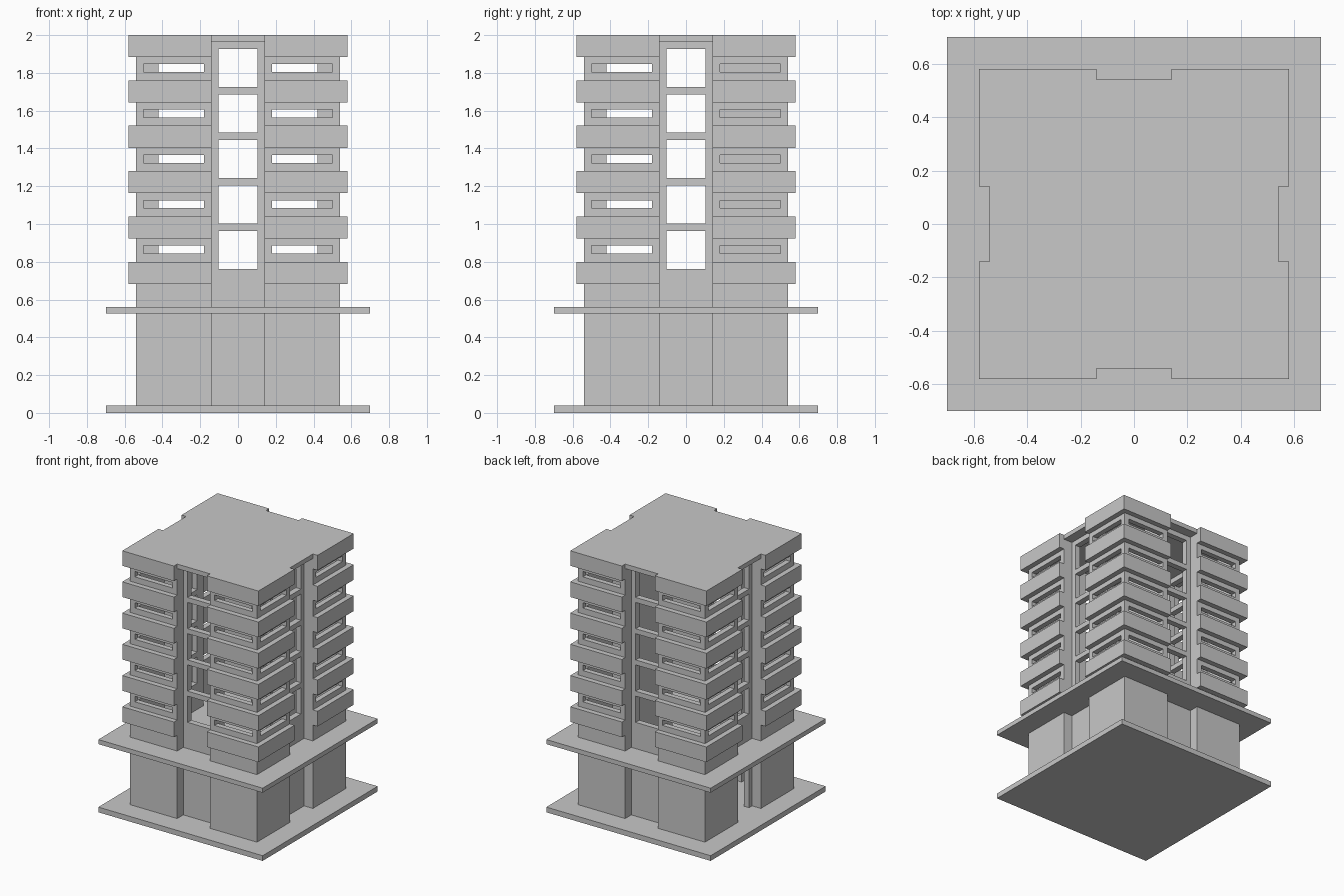
import bpy, bmesh

if "Cube" in bpy.data.objects:
    bpy.data.objects.remove(bpy.data.objects["Cube"])

concrete = bpy.data.materials.new("grey_concrete")
concrete.use_nodes = True
GREY = (0.58, 0.58, 0.58, 1)
concrete.diffuse_color = GREY
concrete.node_tree.nodes["Principled BSDF"].inputs["Base Color"].default_value = GREY

FLOORS = 5
STEP = 0.2405
BAY = 0.14            # half width of the recessed bay
WALL = 0.54           # outer wall plane
EDGE = 0.58           # balcony band plane
ROOM_NEAR, ROOM_FAR = 0.18, 0.5
BAY_OUT, BAY_IN = 0.465, 0.42
ROOF = 1.965
SIGNS = [(sx, sy) for sx in (1, -1) for sy in (1, -1)]


def prism(bm, points, z0, z1):
    """Extrude a plan outline from z0 to z1."""
    face = bm.faces.new([bm.verts.new((x, y, z0)) for x, y in points])
    out = bmesh.ops.extrude_face_region(bm, geom=[face])
    top = [v for v in out["geom"] if isinstance(v, bmesh.types.BMVert)]
    bmesh.ops.translate(bm, verts=top, vec=(0, 0, z1 - z0))


def rect(x0, x1, y0, y1):
    return [(x0, y0), (x1, y0), (x1, y1), (x0, y1)]


def corners(bm, points, z0, z1):
    """Repeat a corner outline in all four quadrants."""
    for sx, sy in SIGNS:
        prism(bm, [(x * sx, y * sy) for x, y in points], z0, z1)


def sides(bm, half, y0, y1, z0, z1):
    """Repeat a centred rectangle on all four sides."""
    for s in (1, -1):
        prism(bm, rect(-half, half, s * y0, s * y1), z0, z1)
        prism(bm, rect(s * y0, s * y1, -half, half), z0, z1)


def notched(outer, half, inner):
    """Square outline with a shallow notch in the middle of each side."""
    pts = []
    for c, s in ((1, 0), (0, 1), (-1, 0), (0, -1)):
        for x, y in ((outer, -outer), (outer, -half), (inner, -half),
                     (inner, half), (outer, half)):
            pts.append((x * c - y * s, x * s + y * c))
    return pts


def finish(bm, name):
    bmesh.ops.recalc_face_normals(bm, faces=bm.faces)
    mesh = bpy.data.meshes.new(name)
    bm.to_mesh(mesh)
    bm.free()
    mesh.materials.append(concrete)
    obj = bpy.data.objects.new(name, mesh)
    bpy.context.collection.objects.link(obj)
    return obj


def cut(obj, cutter):
    """Subtract the cutter, bake the result and drop the cutter."""
    mod = obj.modifiers.new("openings", "BOOLEAN")
    mod.operation = "DIFFERENCE"
    mod.solver = "EXACT"
    mod.object = cutter
    graph = bpy.context.evaluated_depsgraph_get()
    mesh = bpy.data.meshes.new_from_object(obj.evaluated_get(graph))
    obj.modifiers.clear()
    obj.data = mesh
    bpy.data.objects.remove(cutter)


# Ground plate and canopy plate
for name, z0, z1 in (("ground_plate", 0, 0.04), ("canopy_plate", 0.525, 0.56)):
    bm = bmesh.new()
    prism(bm, rect(-0.7, 0.7, -0.7, 0.7), z0, z1)
    finish(bm, name)

# Hollow corner blocks: solid wall layers, with posts between at the slot windows
shell = [(BAY, BAY_IN), (BAY, WALL), (WALL, WALL), (WALL, BAY), (BAY_IN, BAY),
         (BAY_IN, ROOM_NEAR), (ROOM_FAR, ROOM_NEAR), (ROOM_FAR, ROOM_FAR),
         (ROOM_NEAR, ROOM_FAR), (ROOM_NEAR, BAY_IN)]
posts = (rect(BAY, ROOM_NEAR, BAY_IN, WALL), rect(BAY_IN, WALL, BAY, ROOM_NEAR),
         rect(ROOM_FAR, WALL, ROOM_FAR, WALL))
bm = bmesh.new()
base = 0.04
for i in range(FLOORS):
    slot = 0.843 + i * STEP
    corners(bm, shell, base, slot)
    base = slot + 0.042
    for post in posts:
        corners(bm, post, slot, base)
corners(bm, shell, base, ROOF)
finish(bm, "corner_blocks")

# Balcony bands wrapping the corners
band = [(BAY, WALL), (BAY, EDGE), (EDGE, EDGE),
        (EDGE, BAY), (WALL, BAY), (WALL, WALL)]
bm = bmesh.new()
for i in range(FLOORS + 1):
    z = 0.682 + i * STEP
    corners(bm, band, z, min(z + 0.117, ROOF))
finish(bm, "balcony_bands")

# Recessed bay frames with tall openings and a side door
bm = bmesh.new()
sides(bm, BAY, BAY_IN, BAY_OUT, 0.04, ROOF)
bays = finish(bm, "bay_frames")
bm = bmesh.new()
for i in range(FLOORS):
    z = 0.762 + i * STEP
    sides(bm, 0.103, 0.4, 0.5, z, z + 0.202)
prism(bm, rect(-0.5, -0.4, -0.103, 0.103), 0.03, 0.36)
cut(bays, finish(bm, "bay_cutter"))

# Inner partition beside the back bay
bm = bmesh.new()
prism(bm, rect(BAY, ROOM_NEAR, BAY, BAY_IN), 0.56, ROOF)
finish(bm, "inner_partition")

# Roof
bm = bmesh.new()
prism(bm, notched(EDGE, BAY, WALL), ROOF, 2.0)
finish(bm, "roof")
